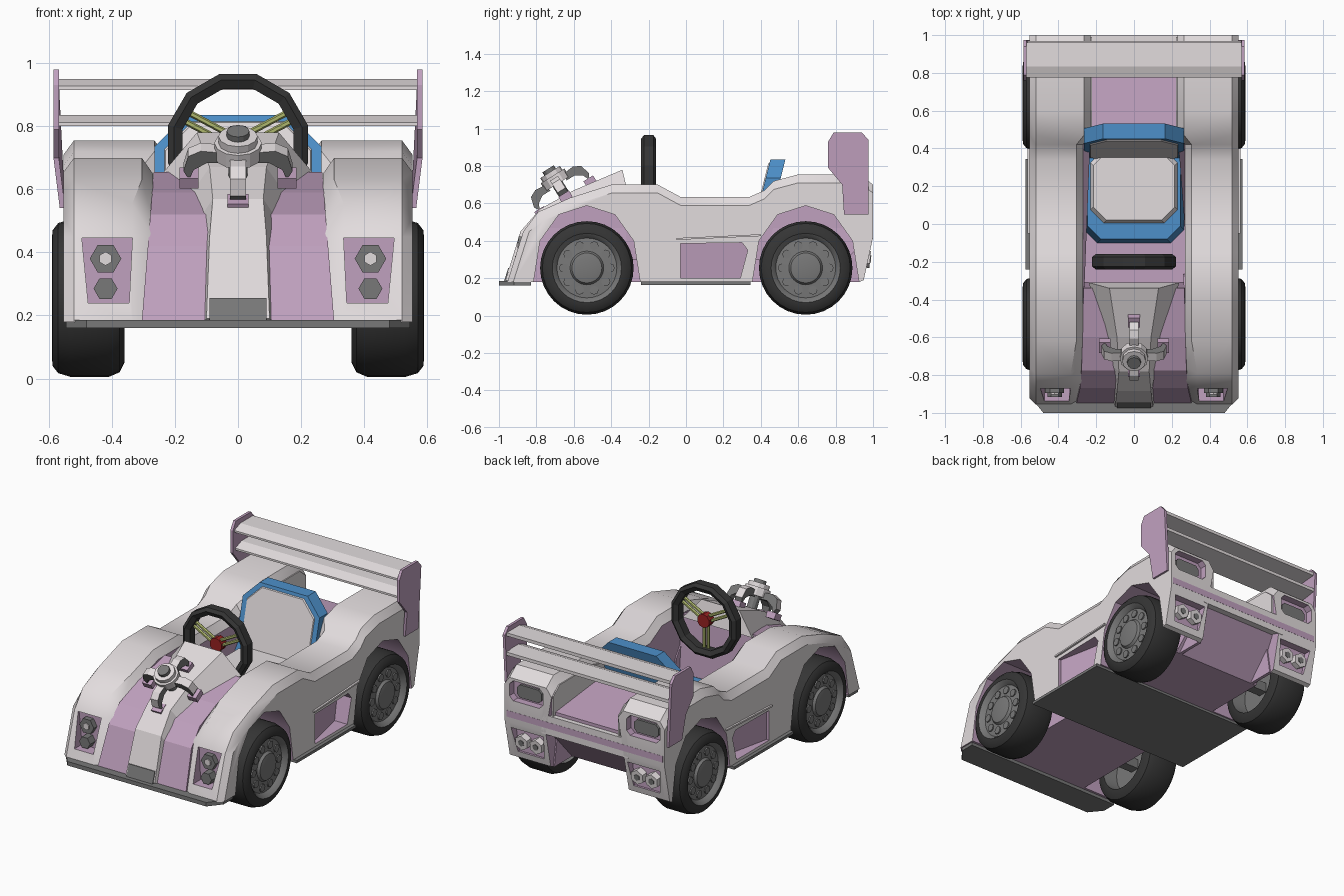
import bpy, bmesh, math
from mathutils import Vector, Matrix

cube = bpy.data.objects.get("Cube")
if cube:
    bpy.data.objects.remove(cube, do_unlink=True)


def material(name, r, g, b):
    m = bpy.data.materials.new(name)
    m.use_nodes = True
    m.diffuse_color = (r, g, b, 1)
    m.node_tree.nodes["Principled BSDF"].inputs["Base Color"].default_value = (r, g, b, 1)
    return m


BODY = material("pale body", .76, .715, .725)
MAUVE = material("mauve panel", .53, .355, .52)
BLUE = material("seat blue", .075, .28, .59)
RUBBER = material("black rubber", .035, .035, .035)
GREY = material("grey trim", .19, .19, .19)
RED = material("red hub", .32, .015, .015)
OLIVE = material("olive spokes", .42, .47, .15)


def loft(name, sections, mats, rule=None, loop=False, mirror=False, smooth=False):
    """Skin a list of equal point rings; rule(section, point) picks the material, caps are -1 and -2."""
    bm = bmesh.new()
    rings = [[bm.verts.new(p) for p in s] for s in sections]
    n, count = len(rings[0]), len(rings)
    for k in range(count if loop else count - 1):
        a, b = rings[k], rings[(k + 1) % count]
        for i in range(n):
            j = (i + 1) % n
            f = bm.faces.new((a[i], a[j], b[j], b[i]))
            f.material_index = rule(k, i) if rule else 0
    if not loop:
        for k, ring in ((-1, rings[0]), (-2, rings[-1])):
            bm.faces.new(ring).material_index = rule(k, 0) if rule else 0
    bmesh.ops.recalc_face_normals(bm, faces=bm.faces)
    mesh = bpy.data.meshes.new(name)
    bm.to_mesh(mesh)
    bm.free()
    for m in mats:
        mesh.materials.append(m)
    ob = bpy.data.objects.new(name, mesh)
    bpy.context.collection.objects.link(ob)
    if mirror:
        ob.modifiers.new("Mirror", 'MIRROR')
    if smooth:
        bpy.ops.object.select_all(action='DESELECT')
        ob.select_set(True)
        bpy.context.view_layer.objects.active = ob
        bpy.ops.object.shade_smooth_by_angle(angle=math.radians(35))
    return ob


def prism_x(name, pts, x0, x1, mat, mirror=False):
    return loft(name, [[(x, y, z) for y, z in pts] for x in (x0, x1)], [mat], mirror=mirror)


def box(name, x, y, z, mat):
    return prism_x(name, [(y[0], z[0]), (y[1], z[0]), (y[1], z[1]), (y[0], z[1])], x[0], x[1], mat)


def disc(name, center, normal, r, depth, n, mat, spin=0):
    """Low cylinder whose base sits at center and that grows along normal."""
    turn = Vector(normal).to_track_quat('Z', 'Y').to_matrix() @ Matrix.Rotation(spin, 3, 'Z')
    angles = [i * math.tau / n for i in range(n)]
    return loft(name, [[Vector(center) + turn @ Vector((r * math.sin(a), r * math.cos(a), d))
                        for a in angles] for d in (0, depth)], [mat])


def octagon(w, lo, hi, c):
    return [(-w, lo + c), (-w, hi - c), (c - w, hi), (w - c, hi),
            (w, hi - c), (w, lo + c), (w - c, lo), (c - w, lo)]


# Side bodies with wheel arches
WHEELS = (-.53, .64)
top = [(-.955, .18), (-.87, .45), (-.79, .555), (-.62, .63), (-.4, .70), (-.15, .70), (-.03, .635),
       (.34, .635), (.42, .67), (.47, .72), (.6, .755), (.93, .755), (1, .70), (1, .42), (.95, .19)]
arch = [(.285, .18), (.25, .4), (.15, .54), (0, .588), (-.15, .54), (-.25, .4), (-.285, .18)]
under = [(c + y, z) for c in reversed(WHEELS) for y, z in arch]


def side_slice(x, drop):
    pts = []
    for i, (y, z) in enumerate(top + under):
        shift = -.04 if x < .4 and y > .45 and z > .45 else 0
        if .28 < x < .4 and y < -.75:
            shift = .03
        if i < len(top):
            y += drop * .7 if y < -.7 else 0
            z -= drop if z > .5 else 0
        pts.append((x + shift, y, z))
    return pts


sides = loft("side_bodies", [side_slice(*s) for s in ((.27, .05), (.305, 0), (.52, 0), (.553, .045))],
             [BODY, MAUVE], lambda k, i: int(k == -1 or (k >= 0 and i >= len(top))), smooth=True)


# Mauve-lined recesses, cut before mirroring
def recess(name, sections):
    cutter = loft(name + "_cutter", sections, [BODY, MAUVE], lambda k, i: 1)
    cutter.hide_render = True
    cutter.hide_viewport = True
    mod = sides.modifiers.new(name, 'BOOLEAN')
    mod.operation, mod.solver, mod.object = 'DIFFERENCE', 'EXACT', cutter


intake = [(-.03, .2), (-.03, .385), (.3, .39), (.33, .35), (.29, .2)]
recess("intake", [[(.6, y, z) for y, z in intake], [(.535 - .22 * (y + .03), y, z) for y, z in intake]])
for name, panel, y0, y1 in (
        ("headlight", [(.345, .24), (.475, .24), (.495, .445), (.335, .445)], -1, -.862),
        ("tail_light", [(.405 + x, z) for x, z in octagon(.115, .56, .685, .025)], .955, 1.03),
        ("reverse_light", [(.31, .23), (.49, .23), (.515, .385), (.29, .385)], .945, 1.03)):
    recess(name, [[(x, y, z) for x, z in panel] for y in (y0, y1)])
sides.modifiers.new("Mirror", 'MIRROR')
prism_x("intake_ledge", [(-.05, .405), (.4, .425), (.4, .435), (-.05, .415)], .54, .565, BODY, True)

# Inner walls closing the wheel arches, and pale walls beside the rear deck
for wy in WHEELS:
    prism_x("wheel_well_wall", [(wy + y, z) for y, z in arch], .262, .282, MAUVE, True)
prism_x("rear_deck_wall", [(.48, .5), (.48, .672), (.6, .705), (.93, .705), (.99, .655), (.99, .5)],
        .223, .235, BODY, True)

# Central tub: hood sides, cockpit, rear deck and rising tail underside
tub = [(-.95, .18), (-.868, .42), (-.775, .52), (-.6, .59), (-.34, .655), (-.31, .3),
       (.42, .3), (.5, .6), (.97, .55), (.97, .42), (.75, .18)]
loft("center_tub", [[(s * (.305 - .08 * (z - .18)), y, z) for y, z in tub] for s in (-1, 1)], [MAUVE])

# Raised hood spine
spine = ((-.965, .18, .19, .11, .10), (-.885, .40, .45, .105, .09), (-.78, .51, .57, .12, .08),
         (-.6, .57, .67, .16, .09), (-.34, .65, .78, .24, .13))
loft("hood_spine", [[(-b, y + .03, lo), (-t, y, hi), (t, y, hi), (b, y + .03, lo)]
                    for y, lo, hi, b, t in spine], [BODY])
prism_x("nose_grille", [(-.973, .185), (-.95, .255), (-.93, .255), (-.95, .185)], -.09, .09, GREY)

# Floor plates
splitter = [(-.545, -.83), (-.545, -.92), (-.48, -1), (.48, -1), (.545, -.92), (.545, -.83)]
loft("front_splitter", [[(x, y, z) for x, y in splitter] for z in (.16, .185)], [GREY])
box("floor_plate", (-.575, .575), (-.24, .345), (.165, .182), GREY)

# Wheels with hollow backs
tire = [(.45, .04), (.45, .165), (.36, .175), (.36, .205), (.375, .235), (.41, .25), (.53, .25), (.57, .238),
        (.588, .215), (.59, .185), (.578, .172), (.56, .16), (.565, .09), (.58, .08), (.586, .05)]
for end, wy in zip(("front", "rear"), WHEELS):
    hub = Vector((0, wy, .255))
    rings = [[hub + Vector((x, r * math.cos(a), r * math.sin(a)))
              for a in (i * math.tau / 32 for i in range(32))] for x, r in tire]
    loft(end + "_wheels", rings, [RUBBER, GREY], lambda k, i: int(k in (-1, -2, 0, 1) or k >= 9),
         mirror=True, smooth=True)
    box(end + "_axle", (-.46, .46), (wy - .03, wy + .03), (.225, .285), GREY)
    for s in (-1, 1):
        for i in range(10):
            a = i * math.tau / 10
            out = Vector((0, math.cos(a), math.sin(a)))
            p = hub + Vector((s * .56, 0, 0)) + out * .125
            disc(end + "_rim_boss", p, (s, 0, 0), .024, .01, 8, GREY)

# Headlights and tail lights, seated in their recesses
for s in (-1, 1):
    for z, r, depth in ((.38, .05, .035), (.285, .038, .055)):
        disc("headlight", (s * .42, -.86, z), (0, -1, 0), r, depth, 6, GREY, math.pi / 6)
    disc("headlight_lens", (s * .42, -.89, .38), (0, -1, 0), .022, .012, 6, BODY)
    loft("tail_lamp", [[(s * .405 + x, y, z) for x, z in octagon(.085, .575, .655, .02)]
                       for y in (.95, .97)], [GREY])
    for x in (.35, .45):
        disc("reverse_lamp", (s * x, .94, .305), (0, 1, -.1), .046, .045, 6, BODY)
        disc("reverse_lens", (s * x, .984, .301), (0, 1, -.1), .02, .005, 6, GREY)

# Rear crossbars
box("rear_upper_bar", (-.3, .3), (.94, 1), (.49, .53), BODY)
box("rear_lower_bar", (-.3, .3), (.94, 1), (.41, .45), BODY)
box("rear_stripe", (-.54, .54), (.992, 1.001), (.45, .49), MAUVE)

# Rear wing
plate = [(.76, .93), (.79, .98), (.94, .98), (.975, .94), (.975, .54), (.845, .54), (.835, .70), (.76, .79)]
loft("wing_endplates", [[(x - (.02 if z < .6 else 0), y, z) for y, z in plate] for x in (.568, .585)],
     [MAUVE], mirror=True)
for name, y, z in (("upper_wing_blade", .775, .915), ("lower_wing_blade", .785, .80)):
    prism_x(name, [(y, z), (y, z + .012), (y + .06, z + .035), (y + .185, z + .035), (y + .185, z + .015)],
            -.57, .57, BODY)


# Seat: tilted back and flat base, each a shell with a pad
def seat_back(name, w, lo, hi, c, y0, y1, mat, inset=0):
    loft(name, [[(x, y + .25 * (z - .35), z) for x, z in octagon(w - k, lo + k, hi - k, c)]
                for y, k in ((y0, 0), (y1, inset))], [mat])


seat_back("seat_back_shell", .265, .3, .835, .10, .33, .41, BLUE)
seat_back("seat_back_pad", .24, .36, .822, .09, .34, .324, BODY, .01)
for name, w, y0, y1, z0, z1, k, mat in (("seat_base_shell", .265, -.1, .45, .3, .43, .02, BLUE),
                                        ("seat_base_pad", .235, 0, .4, .42, .46, .02, BODY)):
    loft(name, [[(x, y, z) for x, y in octagon(w - i, y0 + i, y1 - i, .07)]
                for z, i in ((z0, 0), (z1, k))], [mat])

# Steering wheel
center = Vector((0, -.2, .743))
rim = []
for i in range(12):
    a = (i + .5) * math.tau / 12
    rim.append([center + Vector((r * math.sin(a), y, r * math.cos(a)))
                for r, y in ((.23, -.025), (.23, .025), (.21, .04), (.182, .025), (.182, -.025), (.21, -.04))])
loft("steering_rim", rim, [RUBBER], loop=True)
disc("steering_hub", center + Vector((0, -.02, 0)), (0, 1, 0), .042, .05, 10, RED)
for a in (math.radians(d) for d in (62, 180, 298)):
    for off in (-.015, .015):
        side = Vector((math.cos(a), 0, -math.sin(a))) * off
        disc("steering_spoke", center + side, (math.sin(a), 0, math.cos(a)), .01, .195, 6, OLIVE)

# Four-legged hood ornament, tilted with the hood
tilt = Matrix.Translation((0, -.65, .645)) @ Matrix.Rotation(math.radians(32), 4, 'X')
for name, z, r, d, mat in (("ornament_hub", .07, .075, .05, BODY), ("ornament_collar", .12, .062, .025, BODY),
                           ("ornament_cap", .145, .036, .02, GREY), ("ornament_stem", -.02, .03, .1, GREY)):
    disc(name, (0, 0, z), (0, 0, 1), r, d, 12, mat).matrix_world = tilt
leg = ((.05, .06, .10), (.10, .06, .105), (.14, .035, .085), (.155, 0, .03))
for i in range(4):
    pose = tilt @ Matrix.Rotation(i * math.pi / 2, 4, 'Z')
    arm = loft("ornament_leg", [[(r, -.025, lo), (r, .025, lo), (r + .018, .025, hi), (r + .018, -.025, hi)]
                                for r, lo, hi in leg], [BODY, GREY], lambda k, n: int(n != 2))
    foot = box("ornament_foot", (.125, .185), (-.033, .033), (-.03, .008), MAUVE)
    arm.matrix_world = foot.matrix_world = pose
